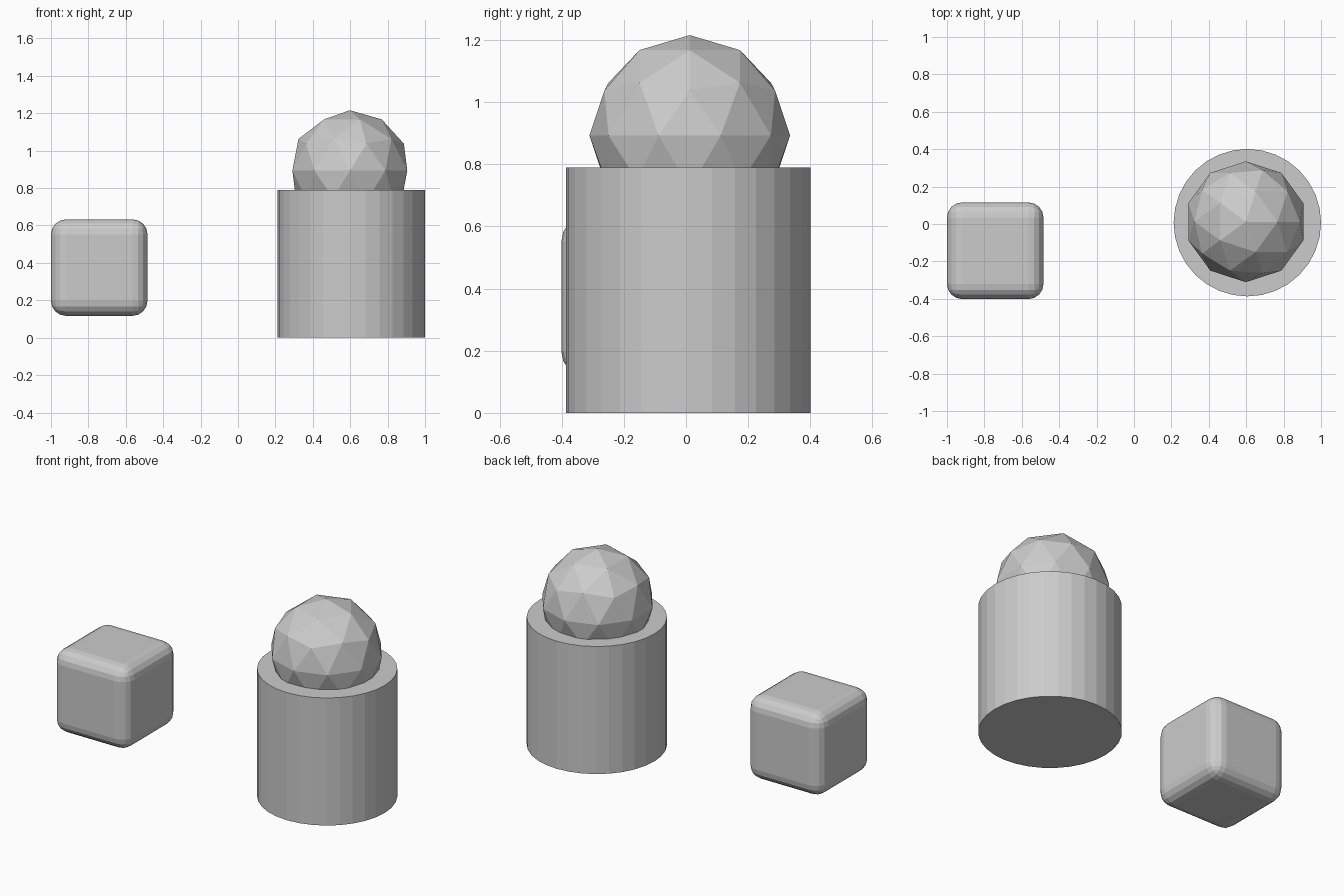
import bpy

if "Cube" in bpy.data.objects:
    bpy.data.objects.remove(bpy.data.objects["Cube"])

# Pedestal: 32-sided drum
bpy.ops.mesh.primitive_cylinder_add(vertices=32, radius=0.394, depth=0.79,
                                    location=(0.606, 0.007, 0.395))
bpy.context.object.name = "pedestal_drum"

# Faceted ball sunk into the top of the drum
bpy.ops.mesh.primitive_ico_sphere_add(subdivisions=2, radius=0.323,
                                      location=(0.598, 0.012, 0.893))
bpy.context.object.name = "faceted_ball"

# Floating cube with rounded edges
bpy.ops.mesh.primitive_cube_add(size=0.516, location=(-0.742, -0.143, 0.375))
cube = bpy.context.object
cube.name = "rounded_cube"
bevel = cube.modifiers.new("rounded_edges", 'BEVEL')
bevel.width = 0.08
bevel.segments = 4
